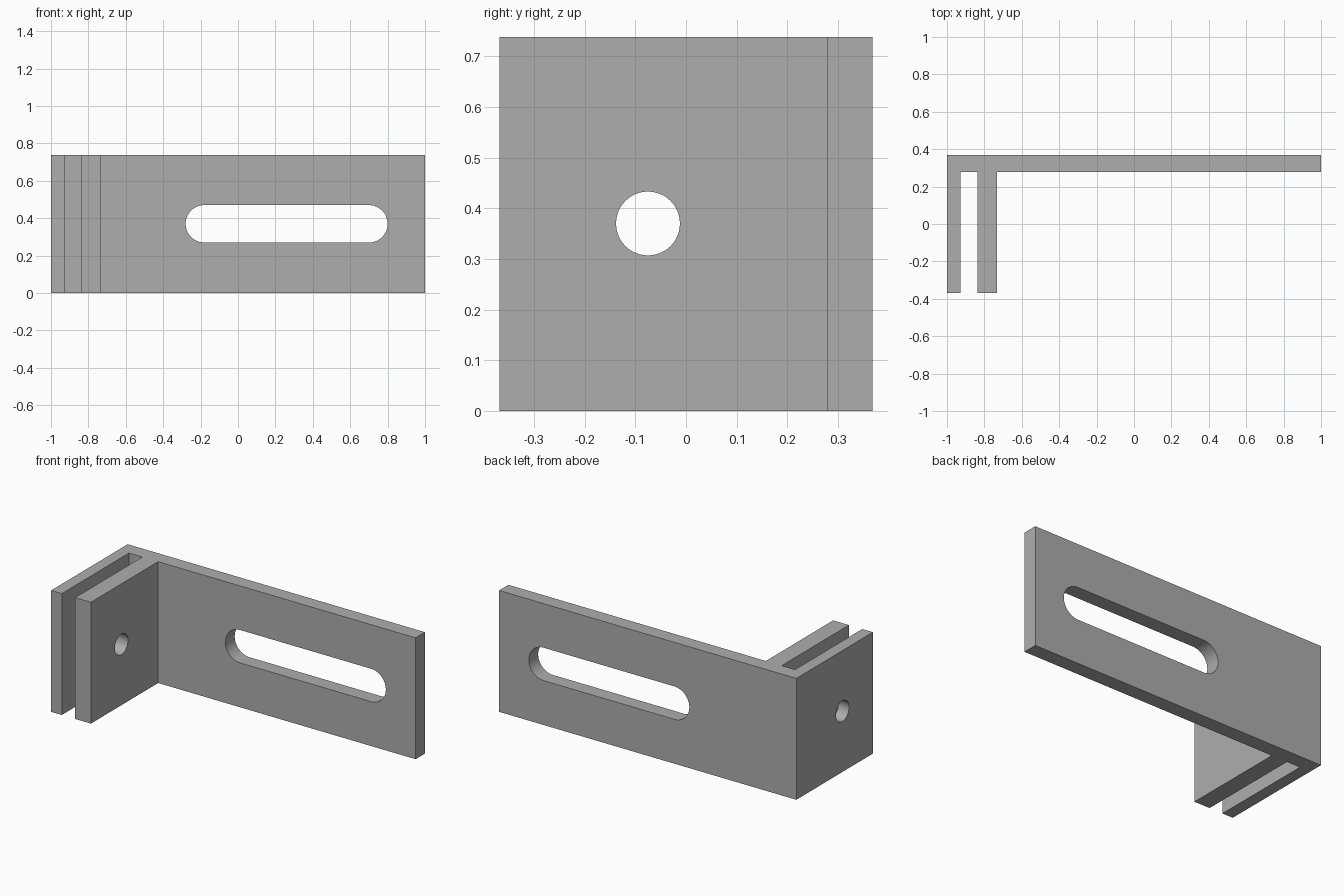
import bpy, bmesh, math
from mathutils import Vector

cube = bpy.data.objects.get("Cube")
if cube:
    bpy.data.objects.remove(cube, do_unlink=True)

HEIGHT, MID, DEPTH, WALL = 0.738, 0.37, 0.368, 0.278

grey = bpy.data.materials.new("plain grey")
grey.use_nodes = True
grey.diffuse_color = (0.42, 0.42, 0.42, 1)
grey.node_tree.nodes["Principled BSDF"].inputs["Base Color"].default_value = grey.diffuse_color


def prism(name, points, sweep):
    """Extrude a closed outline along the sweep vector."""
    bm = bmesh.new()
    face = bm.faces.new([bm.verts.new(p) for p in points])
    ext = bmesh.ops.extrude_face_region(bm, geom=[face])
    verts = [g for g in ext["geom"] if isinstance(g, bmesh.types.BMVert)]
    bmesh.ops.translate(bm, verts=verts, vec=Vector(sweep))
    bmesh.ops.recalc_face_normals(bm, faces=bm.faces)
    mesh = bpy.data.meshes.new(name)
    bm.to_mesh(mesh)
    bm.free()
    mesh.materials.append(grey)
    obj = bpy.data.objects.new(name, mesh)
    bpy.context.collection.objects.link(obj)
    return obj


def capsule(start, end, radius, steps=24):
    """Outline of a rounded slot around MID; a circle if start equals end."""
    pts = []
    for centre, first in ((end, -math.pi / 2), (start, math.pi / 2)):
        for i in range(steps + (start != end)):
            a = first + math.pi * i / steps
            pts.append((centre + radius * math.cos(a), MID + radius * math.sin(a)))
    return pts


# Bracket body: long back plate with two parallel flanges
outline = [(-1, -DEPTH), (-0.928, -DEPTH), (-0.928, WALL), (-0.838, WALL),
           (-0.838, -DEPTH), (-0.732, -DEPTH), (-0.732, WALL), (1, WALL),
           (1, DEPTH), (-1, DEPTH)]
bracket = prism("slotted_bracket", [(x, y, 0) for x, y in outline], (0, 0, HEIGHT))

# Long slot in the back plate, round hole through both flanges
slot = prism("slot_cutter", [(x, 0.2, z) for x, z in capsule(-0.18, 0.7, 0.1)], (0, 0.3, 0))
hole = prism("hole_cutter", [(-1.1, y, z) for y, z in capsule(-0.075, -0.075, 0.063)], (0.5, 0, 0))

bpy.context.view_layer.objects.active = bracket
bracket.select_set(True)
for cutter in (slot, hole):
    cutter.hide_render = True
    mod = bracket.modifiers.new(cutter.name, "BOOLEAN")
    mod.operation = "DIFFERENCE"
    mod.solver = "EXACT"
    mod.object = cutter
    bpy.ops.object.modifier_apply(modifier=mod.name)
    bpy.data.objects.remove(cutter, do_unlink=True)

bpy.ops.object.shade_smooth_by_angle(angle=math.radians(30))
